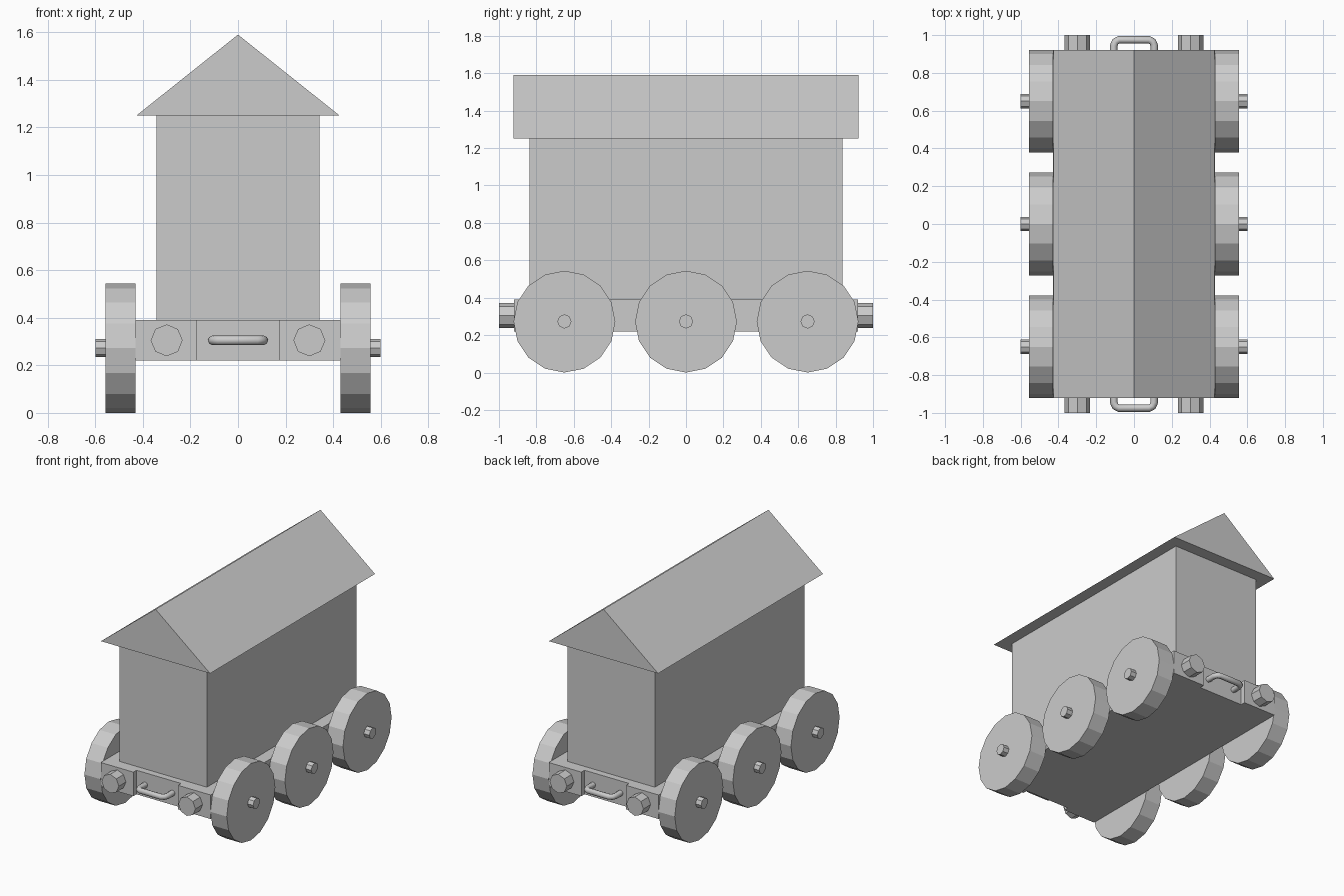
import bpy, bmesh
from math import pi
from mathutils import Vector

if "Cube" in bpy.data.objects:
    bpy.data.objects.remove(bpy.data.objects["Cube"])


def prism(name, profile, offset):
    """Extrude a flat outline along an offset vector."""
    bm = bmesh.new()
    face = bm.faces.new([bm.verts.new(p) for p in profile])
    res = bmesh.ops.extrude_face_region(bm, geom=[face], use_keep_orig=True)
    verts = [g for g in res["geom"] if isinstance(g, bmesh.types.BMVert)]
    bmesh.ops.translate(bm, verts=verts, vec=Vector(offset))
    bmesh.ops.recalc_face_normals(bm, faces=bm.faces)
    mesh = bpy.data.meshes.new(name)
    bm.to_mesh(mesh)
    bm.free()
    obj = bpy.data.objects.new(name, mesh)
    bpy.context.collection.objects.link(obj)
    return obj


def cylinder(name, sides, radius, depth, loc, rot, turn=0.0):
    bpy.ops.mesh.primitive_cylinder_add(vertices=sides, radius=radius, depth=depth,
                                        location=loc, rotation=rot)
    bpy.context.object.name = name
    return bpy.context.object


# Chassis with a shallow coupling recess in each end
HALF_W, END, FLOOR, SLOT = 0.43, 0.92, 0.885, 0.175
front = [(-HALF_W, -END), (-SLOT, -END), (-SLOT, -FLOOR),
         (SLOT, -FLOOR), (SLOT, -END), (HALF_W, -END)]
outline = front + [(-x, -y) for x, y in front]
prism("chassis", [(x, y, 0.22) for x, y in outline], (0, 0, 0.17))

# Box body
prism("body", [(-0.343, -0.837, 0.39), (0.343, -0.837, 0.39),
               (0.343, 0.837, 0.39), (-0.343, 0.837, 0.39)], (0, 0, 0.86))

# Gabled roof
prism("roof", [(-0.427, -0.922, 1.25), (0.427, -0.922, 1.25), (0, -0.922, 1.59)],
      (0, 1.844, 0))

# Three axles, each with a pair of wheels
for i, y in enumerate((-0.65, 0, 0.65)):
    cylinder(f"axle_{i}", 8, 0.038, 1.2, (0, y, 0.273), (0, pi / 2, 0))
    for side in (-1, 1):
        cylinder(f"wheel_{i}", 16, 0.272, 0.127, (side * 0.4935, y, 0.272), (0, pi / 2, 0))

for end in (-1, 1):
    # Buffers
    for side in (-1, 1):
        cylinder("buffer", 8, 0.067, 0.09, (side * 0.3, end * 0.955, 0.305), (pi / 2, 0, 0))
    # Coupling handle
    curve = bpy.data.curves.new("coupling_handle", "CURVE")
    curve.dimensions = "3D"
    curve.bevel_depth = 0.02
    curve.bevel_resolution = 2
    half = [(0.107, 0.88), (0.107, 0.945), (0.099, 0.965), (0.08, 0.975)]
    path = half + [(-x, y) for x, y in reversed(half)]
    spline = curve.splines.new("POLY")
    spline.points.add(len(path) - 1)
    for point, (x, y) in zip(spline.points, path):
        point.co = (x, end * y, 0.305, 1)
    handle = bpy.data.objects.new("coupling_handle", curve)
    bpy.context.collection.objects.link(handle)
